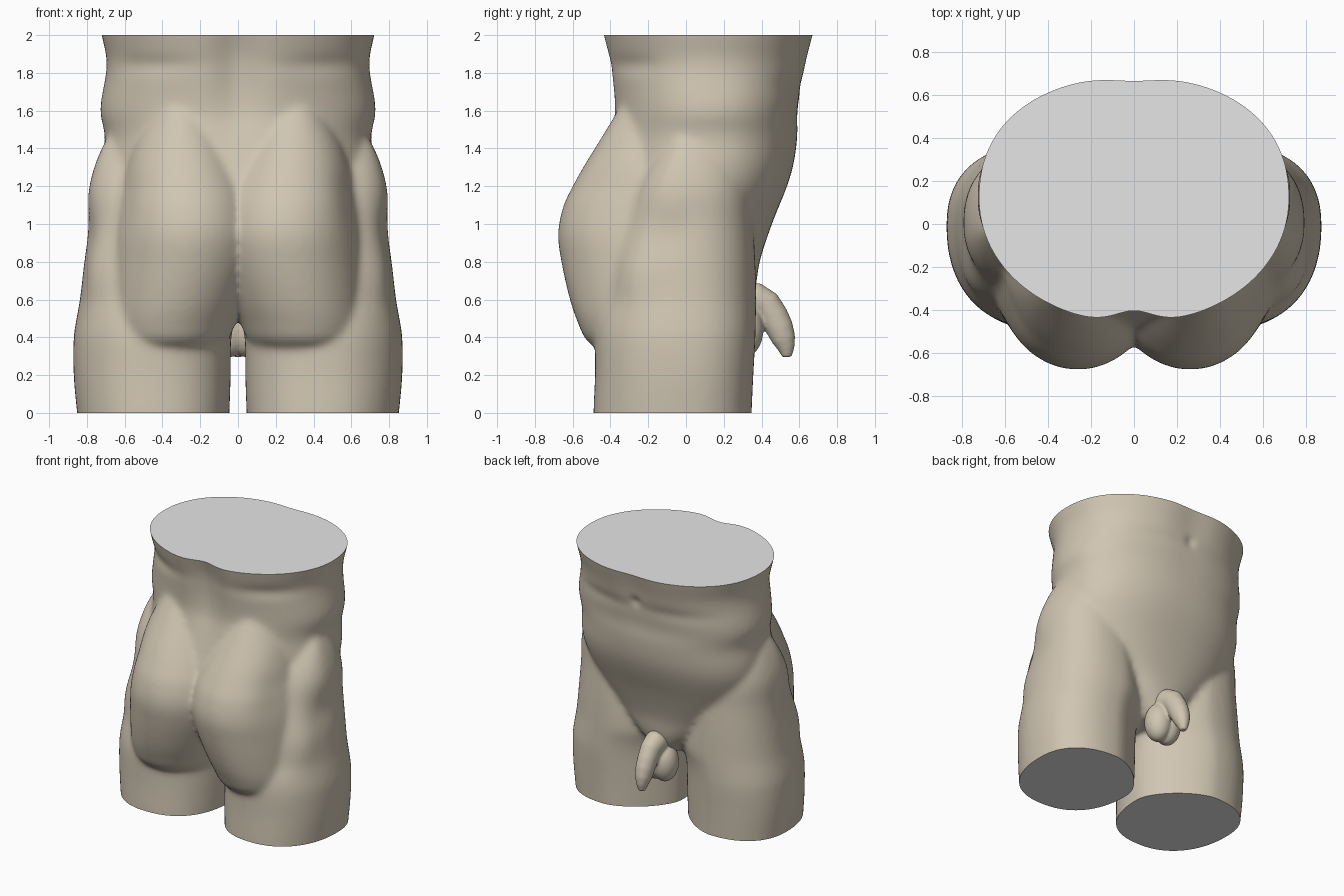
import bpy, bmesh, math
from mathutils import Vector

if "Cube" in bpy.data.objects:
    bpy.data.objects.remove(bpy.data.objects["Cube"])


def material(name, rgb):
    m = bpy.data.materials.new(name)
    m.diffuse_color = (*rgb, 1)
    m.use_nodes = True
    m.node_tree.nodes["Principled BSDF"].inputs["Base Color"].default_value = m.diffuse_color
    return m


STONE = material("warm stone", (0.63, 0.56, 0.445))
GREY = material("grey cut face", (0.79, 0.79, 0.79))


def sample(rows, z):
    """Smooth (Hermite) interpolation of a table whose first column is z."""
    i = 0
    while i < len(rows) - 2 and z > rows[i + 1][0]:
        i += 1

    def slope(k, c):
        a, b = rows[max(k - 1, 0)], rows[min(k + 1, len(rows) - 1)]
        return (b[c] - a[c]) / (b[0] - a[0])

    h = rows[i + 1][0] - rows[i][0]
    t = (z - rows[i][0]) / h
    return [(2*t**3 - 3*t*t + 1) * rows[i][c] + (t**3 - 2*t*t + t) * h * slope(i, c)
            + (3*t*t - 2*t**3) * rows[i + 1][c] + (t**3 - t*t) * h * slope(i + 1, c)
            for c in range(1, len(rows[0]))]


def loft(bm, rows, cy, powers, mirror=1, rings=48, sides=64):
    """Stack of superellipses; rows are z, inner x, outer x, back y, front y.
    powers: front outer, front inner, back outer, back inner quadrant."""
    z0, z1 = rows[0][0], rows[-1][0]
    loops = []
    for k in range(rings + 1):
        z = z0 + (z1 - z0) * k / rings
        xi, xo, yb, yf = sample(rows, z)
        ring = []
        for j in range(sides):
            a = math.tau * j / sides
            c, s = math.cos(a), math.sin(a)
            power = powers[2 * (s < 0) + (c < 0)]
            px = math.copysign(abs(c) ** (2 / power), c)
            py = abs(s) ** (2 / power)
            x = (xi + xo) / 2 + (xo - xi) / 2 * px
            y = cy + ((yf - cy) if s > 0 else (yb - cy)) * py
            ring.append(bm.verts.new((mirror * x, y, z)))
        loops.append(ring)
    for a, b in zip(loops, loops[1:]):
        for j in range(sides):
            n = (j + 1) % sides
            bm.faces.new((a[j], a[n], b[n], b[j]))
    bm.faces.new(loops[0][::-1])
    bm.faces.new(loops[-1])


def make_object(name, bm, *mats):
    bmesh.ops.recalc_face_normals(bm, faces=bm.faces[:])
    me = bpy.data.meshes.new(name)
    bm.to_mesh(me)
    bm.free()
    for m in mats:
        me.materials.append(m)
    ob = bpy.data.objects.new(name, me)
    bpy.context.collection.objects.link(ob)
    return ob


def fused(bm, voxel, passes):
    """Merge overlapping masses into one skin and soften the joins."""
    blank = make_object("blank", bm)
    rm = blank.modifiers.new("fuse", 'REMESH')
    rm.mode = 'VOXEL'
    rm.voxel_size = voxel
    sm = blank.modifiers.new("soften", 'SMOOTH')
    sm.factor, sm.iterations = 0.5, passes
    dg = bpy.context.evaluated_depsgraph_get()
    out = bmesh.new()
    out.from_mesh(blank.evaluated_get(dg).to_mesh())
    bpy.data.objects.remove(blank)
    return out


def smooth_shade(ob):
    bpy.ops.object.select_all(action='DESELECT')
    ob.select_set(True)
    bpy.context.view_layer.objects.active = ob
    bpy.ops.object.shade_smooth_by_angle(angle=math.radians(40))


# Trunk: half width, back and front profiles
trunk = [(z, -w, w, b, f) for z, w, b, f in (
    (0.5, .10, -.10, .31), (0.65, .28, -.33, .365), (0.8, .45, -.46, .39),
    (1.0, .61, -.50, .455), (1.2, .70, -.48, .535), (1.32, .715, -.45, .57),
    (1.47, .705, -.415, .59), (1.6, .728, -.395, .592), (1.85, .695, -.425, .645),
    (2.0, .722, -.46, .684), (2.1, .74, -.48, .705))]
thigh = [(-.1, .05, .84, -.49, .345), (0, .045, .852, -.49, .348), (.2, .038, .87, -.482, .357),
         (.4, .035, .87, -.48, .368), (.5, .012, .855, -.47, .37), (.6, -.03, .837, -.45, .372),
         (.8, 0, .815, -.42, .367), (1.0, .05, .797, -.36, .355), (1.2, .12, .787, -.28, .34),
         (1.4, .28, .722, -.14, .27), (1.56, .42, .62, .0, .18)]
buttock = [(z, c - r, c + r, b, .05) for z, c, r, b in (
    (.31, .36, .20, -.40), (.37, .355, .29, -.515), (.47, .345, .33, -.57), (.6, .315, .36, -.615),
    (.8, .275, .395, -.66), (.95, .26, .405, -.678), (1.1, .26, .385, -.648), (1.2, .265, .355, -.60),
    (1.3, .275, .32, -.545), (1.43, .285, .26, -.465), (1.62, .30, .14, -.35))]

bm = bmesh.new()
loft(bm, trunk, .12, (2.25, 2.25, 2.05, 2.05))
for side in (1, -1):
    loft(bm, thigh, -.01, (2.35, 1.55, 2.2, 2.4), side)
    loft(bm, buttock, -.18, (2, 2, 2, 2), side)
bm = fused(bm, 0.018, 14)

# Muscle relief: centre, spread, height (mirrored in x)
relief = [((0, -.42, 1.87), (.13, .3, .40), -.06),       # spine
          ((.5, -.33, 1.84), (.28, .2, .05), -.013),     # waist fold, back
          ((.62, -.42, 1.12), (.11, .2, .24), -.02),     # hip hollow
          ((.78, -.10, .95), (.12, .13, .12), -.015),
          ((.74, -.27, .72), (.09, .12, .16), .018),     # hip bone
          ((.55, .38, 1.62), (.25, .3, .12), .006),      # flank
          ((.3, .60, 1.73), (.28, .2, .05), -.008),      # belly fold
          ((0, .66, 1.95), (.15, .2, .25), -.018),       # belly midline
          ((0, .60, 1.77), (.04, .2, .04), -.015)]       # navel
bm.normal_update()
moves = []
for v in bm.verts:
    p = Vector((abs(v.co.x), v.co.y, v.co.z))
    d = sum(h * math.exp(-sum(((p[i] - c[i]) / s[i]) ** 2 for i in range(3)))
            for c, s, h in relief)
    moves.append(v.normal * d)
for v, m in zip(bm.verts, moves):
    v.co += m

# Flat cuts at the waist and thighs
for z, up in ((0, -1), (2, 1)):
    geom = bm.verts[:] + bm.edges[:] + bm.faces[:]
    bmesh.ops.bisect_plane(bm, geom=geom, plane_co=(0, 0, z), plane_no=(0, 0, up),
                           clear_outer=True)
rim = [e for e in bm.edges if e.is_boundary]
for f in bm.faces:
    f.material_index = 0
for f in bmesh.ops.holes_fill(bm, edges=rim, sides=0)["faces"]:
    f.material_index = 1
smooth_shade(make_object("torso", bm, STONE, GREY))

# Front anatomy: tapered tube along a curved path
path = [(.31, .60, .09), (.37, .60, .09), (.425, .57, .082), (.465, .51, .078),
        (.495, .45, .074), (.517, .39, .064), (.53, .345, .047), (.533, .315, .034),
        (.533, .295, .026)]
bm = bmesh.new()
rings = []
for i, (y, z, r) in enumerate(path):
    a, b = path[max(i - 1, 0)], path[min(i + 1, len(path) - 1)]
    t = Vector((0, b[0] - a[0], b[1] - a[1])).normalized()
    n = Vector((0, -t.z, t.y))
    rings.append([bm.verts.new(Vector((r * .9 * math.cos(q), y, z)) + n * r * math.sin(q))
                  for q in (math.tau * k / 24 for k in range(24))])
for a, b in zip(rings, rings[1:]):
    for k in range(24):
        n = (k + 1) % 24
        bm.faces.new((a[k], a[n], b[n], b[k]))
bm.faces.new(rings[0])
bm.faces.new(rings[-1])

# Paired sac behind it, fused with the tube
for side in (1, -1):
    geo = bmesh.ops.create_uvsphere(bm, u_segments=28, v_segments=18, radius=1)
    for v in geo["verts"]:
        v.co = Vector((v.co.x * .095 + side * .04, v.co.y * .10 + .31, v.co.z * .145 + .44))
smooth_shade(make_object("front_anatomy", fused(bm, 0.01, 5), STONE))
